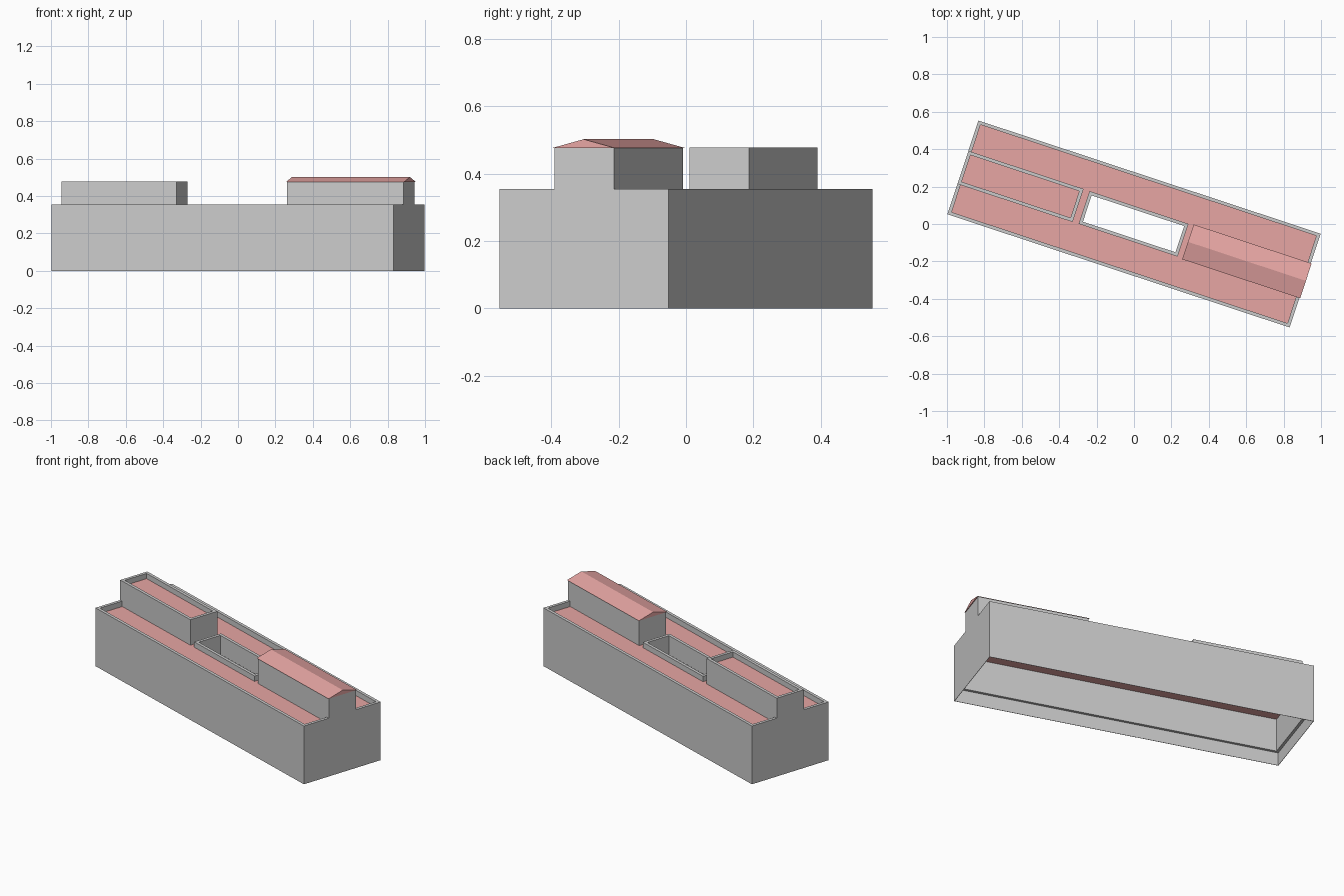
import bpy, bmesh, math
from mathutils import Matrix

if "Cube" in bpy.data.objects:
    bpy.data.objects.remove(bpy.data.objects["Cube"])

ROT = Matrix.Rotation(math.radians(-18.3), 4, 'Z')
HX, HY, RIM = 0.9635, 0.264, 0.018
TOP, ROOF, UNDER = 0.355, 0.322, 0.282

red = bpy.data.materials.new("roof_red")
red.diffuse_color = (0.8, 0.38, 0.37, 1)
red.use_nodes = True
red.node_tree.nodes["Principled BSDF"].inputs["Base Color"].default_value = red.diffuse_color


def finish(name, bm, mat=None):
    bmesh.ops.recalc_face_normals(bm, faces=bm.faces)
    me = bpy.data.meshes.new(name)
    bm.to_mesh(me)
    bm.free()
    ob = bpy.data.objects.new(name, me)
    ob.matrix_world = ROT
    bpy.context.collection.objects.link(ob)
    if mat:
        me.materials.append(mat)
    return ob


def inset(r, d):
    return (r[0] + d, r[1] - d, r[2] + d, r[3] - d)


def loft(name, loops, mat=None, closed=True):
    """Join rectangles (rect, z); closed makes a ring, otherwise caps the ends."""
    bm = bmesh.new()
    rows = []
    for (a, b, c, d), z in loops:
        rows.append([bm.verts.new((x, y, z)) for x, y in ((a, c), (b, c), (b, d), (a, d))])
    pairs = list(zip(rows, rows[1:]))
    if closed:
        pairs.append((rows[-1], rows[0]))
    else:
        bm.faces.new(rows[0])
        bm.faces.new(rows[-1])
    for p, q in pairs:
        for i in range(4):
            j = (i + 1) % 4
            bm.faces.new((p[i], p[j], q[j], q[i]))
    return finish(name, bm, mat)


def wall_ring(name, r, z0, z1):
    i = inset(r, RIM)
    return loft(name, [(r, z0), (r, z1), (i, z1), (i, z0)])


def slab(name, r, z0, z1, mat=None):
    return loft(name, [(r, z0), (r, z1)], mat, closed=False)


main = (-HX, HX, -HY, HY)
court = (-0.281, 0.276, -0.092, 0.092)
left = (-HX, -0.315, -0.093, 0.093)
right = (0.308, HX, -0.093, 0.093)

# outer walls: thick from just above ground, thin skirt below, open underneath
loft("outer_walls", [(main, 0), (main, TOP), (inset(main, RIM), TOP),
                     (inset(main, RIM), 0.08), (inset(main, 0.002), 0.08),
                     (inset(main, 0.002), 0)])

# flat roof with courtyard opening
deck, hole = inset(main, RIM), inset(court, 0.009)
loft("flat_roof", [(deck, UNDER), (deck, ROOF), (hole, ROOF), (hole, UNDER)], red)

# light well in the middle
wall_ring("courtyard_walls", court, 0.24, TOP)

# flat-topped upper storey
wall_ring("upper_storey_walls", left, ROOF, 0.477)
slab("upper_storey_roof", inset(left, RIM), 0.405, 0.445, red)

# gabled upper storey
slab("gabled_storey", right, ROOF, 0.477)
bm = bmesh.new()
ends = [[bm.verts.new((x, y, z)) for y, z in ((-0.098, 0.476), (0.098, 0.476), (0, 0.502))]
        for x in (0.304, 0.968)]
for e in ends:
    bm.faces.new(e)
for i in range(3):
    j = (i + 1) % 3
    bm.faces.new((ends[0][i], ends[0][j], ends[1][j], ends[1][i]))
finish("gable_roof", bm, red)
